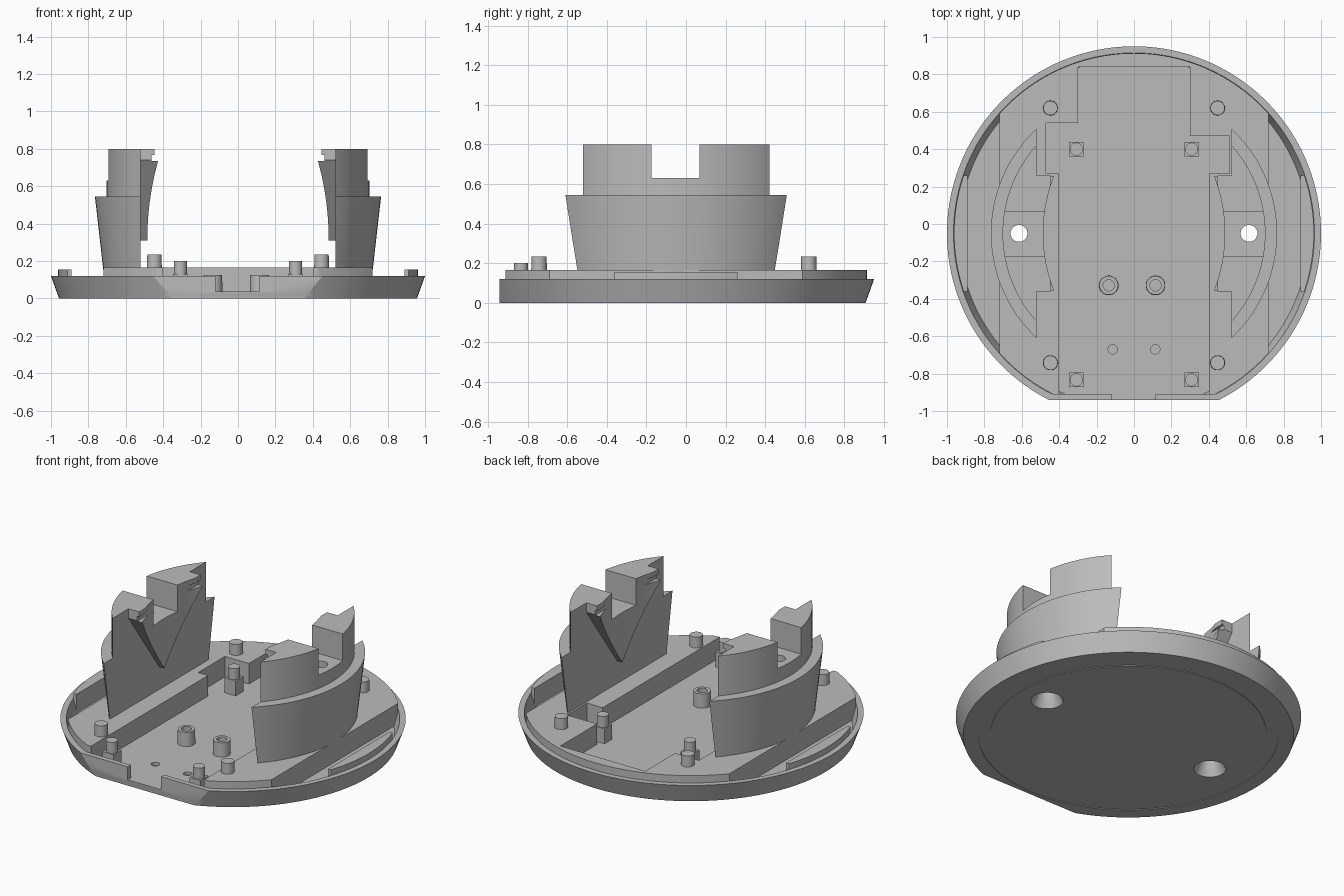
import bpy, bmesh, math
from mathutils import Matrix, Vector

if "Cube" in bpy.data.objects:
    bpy.data.objects.remove(bpy.data.objects["Cube"], do_unlink=True)

CY = -0.05      # centre of the round tray
FLOOR = 0.035   # tray floor height
DECK = 0.166    # raised deck height

grey = bpy.data.materials.new("plain grey")
grey.use_nodes = True
grey.diffuse_color = (0.5, 0.5, 0.5, 1)
grey.node_tree.nodes["Principled BSDF"].inputs["Base Color"].default_value = (0.5, 0.5, 0.5, 1)


def make(name, bm):
    bmesh.ops.recalc_face_normals(bm, faces=bm.faces)
    mesh = bpy.data.meshes.new(name)
    bm.to_mesh(mesh)
    bm.free()
    mesh.materials.append(grey)
    ob = bpy.data.objects.new(name, mesh)
    bpy.context.collection.objects.link(ob)
    return ob


def cone(name, x, y, r1, r2, z1, z2, seg=32):
    bm = bmesh.new()
    bmesh.ops.create_cone(bm, cap_ends=True, segments=seg, radius1=r1, radius2=r2,
                          depth=z2 - z1, matrix=Matrix.Translation((x, y, (z1 + z2) / 2)))
    return make(name, bm)


def prism(name, pts, axis, lo, hi):
    """Extrude an outline along x (points are y, z) or along z (points are x, y)."""
    bm = bmesh.new()
    place = (lambda a, b: (lo, a, b)) if axis == "x" else (lambda a, b: (a, b, lo))
    face = bm.faces.new([bm.verts.new(place(a, b)) for a, b in pts])
    new = bmesh.ops.extrude_face_region(bm, geom=[face])["geom"]
    move = Vector((hi - lo, 0, 0) if axis == "x" else (0, 0, hi - lo))
    bmesh.ops.translate(bm, vec=move, verts=[v for v in new if isinstance(v, bmesh.types.BMVert)])
    return make(name, bm)


def box(name, x1, x2, y1, y2, z1, z2):
    return prism(name, [(x1, y1), (x2, y1), (x2, y2), (x1, y2)], "z", z1, z2)


def boolean(ob, tool, op="DIFFERENCE", keep=False):
    mod = ob.modifiers.new("cut", "BOOLEAN")
    mod.object, mod.operation, mod.solver = tool, op, "EXACT"
    bpy.context.view_layer.objects.active = ob
    bpy.ops.object.modifier_apply(modifier=mod.name)
    if not keep:
        bpy.data.objects.remove(tool, do_unlink=True)


def mirrored(ob, name):
    mesh = ob.data.copy()
    mesh.transform(Matrix.Scale(-1, 4, (1, 0, 0)))
    mesh.flip_normals()
    twin = bpy.data.objects.new(name, mesh)
    bpy.context.collection.objects.link(twin)
    return twin


# Round tray with tapered rim, flat front and cable notch
tray = cone("tray", 0, CY, 0.957, 1.0, 0, 0.12, 160)
boolean(tray, box("front_cut", -1, 1, -1.2, -0.942, -0.1, 0.3))
hollow = cone("hollow", 0, CY, 0.935, 0.9686, FLOOR, 0.13, 160)
boolean(hollow, box("front_wall", -1, 1, -1.2, -0.91, -0.1, 0.3))
boolean(tray, hollow)
boolean(tray, box("cable_notch", -0.12, 0.115, -1, -0.9, FLOOR + 0.002, 0.2))
groove = cone("groove", 0, CY, 0.87, 0.87, -0.01, 0.004, 96)
boolean(groove, cone("groove_core", 0, CY, 0.8, 0.8, -0.02, 0.02, 96))
boolean(tray, groove)

# Raised deck on both sides of the stepped central channel
deck = cone("deck", 0, CY, 0.963, 0.963, 0.028, DECK, 160)
boolean(deck, box("deck_limits", -0.72, 0.72, -0.912, 1.2, -0.1, 0.4), "INTERSECT")
channel = [(-0.4, -1.1), (0.4, -1.1), (0.4, 0.27), (0.51, 0.27), (0.51, 0.47), (0.3, 0.47),
           (0.3, 0.84), (-0.3, 0.84), (-0.3, 0.54), (-0.47, 0.54), (-0.47, 0.27), (-0.4, 0.27)]
boolean(deck, prism("channel", channel, "z", -0.1, 0.4))

# Tower: tapered lower tier, straight upper tier, flat inner face
tower = cone("left_tower", 0, CY, 0.72, 0.765, 0.15, 0.545, 128)
boolean(tower, cone("upper_tier", 0, CY, 0.703, 0.703, 0.4, 0.8, 128), "UNION")
boolean(tower, box("inner_face", -1, 0.522, -1, 1, 0, 1))

# V-shaped clip on the inner face, hollowed by a wide cylinder, with a hook groove
wedge = [(CY, 0.31), (CY + 0.31, 0.74), (CY + 0.31, 0.8), (CY - 0.31, 0.8), (CY - 0.31, 0.74)]
clip = prism("clip", wedge, "x", 0.4, 0.56)
boolean(clip, cone("clip_curve", -0.36, CY, 0.845, 0.845, 0, 1, 160))
boolean(clip, box("hook_groove", 0, 0.462, -1, 1, 0.735, 0.768))
boolean(clip, box("hook_face", 0, 0.447, -1, 1, 0.735, 1))
boolean(tower, clip, "UNION")
boolean(tower, box("tower_notch", 0, 1, -0.175, 0.068, 0.63, 1))

# Screw holes through tower, deck and tray, countersunk from below
for side in (1, -1):
    hole = cone("screw_hole", side * 0.615, CY, 0.045, 0.045, -0.1, 1)
    sink = cone("countersink", side * 0.615, CY, 0.096, 0.044, -0.005, 0.1)
    for part in (tray, deck):
        boolean(part, hole, keep=True)
        boolean(part, sink, keep=True)
    if side == 1:
        boolean(tower, hole, keep=True)
    for tool in (hole, sink):
        bpy.data.objects.remove(tool, do_unlink=True)
right_tower = mirrored(tower, "right_tower")

# Ribs standing against the rim in the side pockets
rib = cone("left_rim_rib", 0, CY, 0.962, 0.962, 0.03, 0.155, 160)
boolean(rib, box("rib_limits", 0.89, 1.1, -0.36, 0.26, 0, 1), "INTERSECT")
right_rib = mirrored(rib, "right_rim_rib")

smooth = [tray, deck, tower, right_tower, rib, right_rib]

# Locating pegs on the deck and square posts with pins in the channel
for side, label in ((1, "left"), (-1, "right")):
    for y, end in ((0.62, "back"), (-0.742, "front")):
        smooth.append(cone(f"{label}_{end}_peg", side * 0.447, y, 0.04, 0.038, 0.15, 0.235))
    for y, end in ((0.4, "back"), (-0.833, "front")):
        x = side * 0.308
        box(f"{label}_{end}_post", x - 0.039, x + 0.039, y - 0.039, y + 0.039, 0.03, 0.13)
        smooth.append(cone(f"{label}_{end}_pin", x, y, 0.035, 0.035, 0.12, 0.2))
    # Hollow screw bosses and small floor holes
    x = side * 0.125 - 0.01
    boss = cone(f"{label}_boss", x, -0.328, 0.052, 0.05, 0.03, 0.125)
    boolean(boss, cone("boss_bore", x, -0.328, 0.03, 0.03, 0.04, 0.3))
    smooth.append(boss)
    boolean(tray, cone("floor_hole", side * 0.114, -0.67, 0.025, 0.025, 0.015, 0.1))

# Smooth curved walls, keep edges sharp
bpy.ops.object.select_all(action="DESELECT")
for ob in smooth:
    ob.select_set(True)
bpy.context.view_layer.objects.active = tray
bpy.ops.object.shade_smooth_by_angle(angle=math.radians(30))
